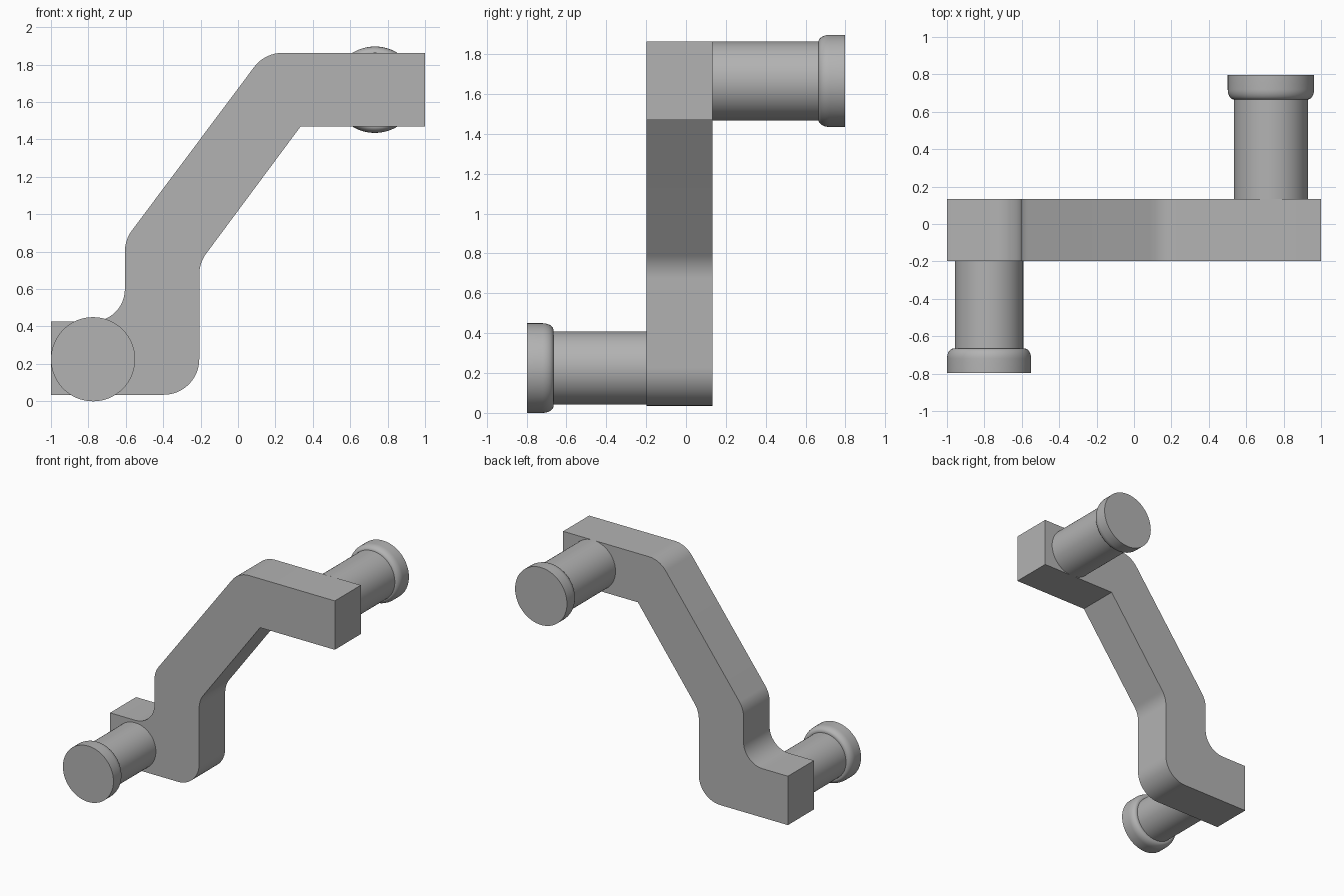
import bpy, bmesh, math
from mathutils import Vector

old = bpy.data.objects.get("Cube")
if old:
    bpy.data.objects.remove(old, do_unlink=True)

GREY = (0.45, 0.45, 0.45, 1)
mat = bpy.data.materials.new("plain grey")
mat.use_nodes = True
mat.diffuse_color = GREY
mat.node_tree.nodes["Principled BSDF"].inputs["Base Color"].default_value = GREY


def finish(bm, name):
    bmesh.ops.recalc_face_normals(bm, faces=bm.faces)
    mesh = bpy.data.meshes.new(name)
    bm.to_mesh(mesh)
    bm.free()
    mesh.materials.append(mat)
    obj = bpy.data.objects.new(name, mesh)
    bpy.context.collection.objects.link(obj)
    bpy.ops.object.select_all(action='DESELECT')
    obj.select_set(True)
    bpy.context.view_layer.objects.active = obj
    bpy.ops.object.shade_smooth_by_angle(angle=math.radians(30))
    return obj


def fillet(prev, corner, nxt, radius, steps=12):
    """Points of an arc that rounds one corner of an outline."""
    if not radius:
        return [corner]
    a, b = (prev - corner).normalized(), (nxt - corner).normalized()
    half = a.angle(b) / 2
    centre = corner + (a + b).normalized() * radius / math.sin(half)
    start = corner + a * radius / math.tan(half) - centre
    end = corner + b * radius / math.tan(half) - centre
    sweep = math.pi - 2 * half
    return [centre + (start * math.sin((1 - i / steps) * sweep)
                      + end * math.sin(i / steps * sweep)) / math.sin(sweep)
            if abs(math.sin(sweep)) > 0.01 else
            centre + start * math.cos(i / steps * sweep) + end * math.sin(i / steps * sweep)
            for i in range(steps + 1)]


# Cranked arm: x, z and corner radius, extruded front to back
ROUND = 0.19
outline = [(-1, 0.035, 0), (-0.207, 0.035, ROUND), (-0.207, 0.74, ROUND),
           (0.335, 1.47, 0), (1, 1.47, 0), (1, 1.863, 0),
           (0.143, 1.863, ROUND), (-0.605, 0.863, ROUND),
           (-0.605, 0.428, 0.17), (-1, 0.428, 0)]
corners = [Vector((x, 0, z)) for x, z, r in outline]
FRONT, BACK = -0.198, 0.133
bm = bmesh.new()
verts = []
for i, (x, z, r) in enumerate(outline):
    for p in fillet(corners[i - 1], corners[i], corners[(i + 1) % len(corners)], r):
        verts.append(bm.verts.new((p.x, FRONT, p.z)))
face = bm.faces.new(verts)
ext = bmesh.ops.extrude_face_region(bm, geom=[face], use_keep_orig=True)
bmesh.ops.translate(bm, vec=(0, BACK - FRONT, 0),
                    verts=[g for g in ext["geom"] if isinstance(g, bmesh.types.BMVert)])
finish(bm, "cranked_arm")


def peg(name, x, z, shaft, flange, y0, side):
    """Round peg with a flanged end, rounded on its inner edge."""
    neck, tip, depth = 0.665, 0.797, 0.055
    profile = [(shaft, abs(y0)), (shaft, neck)]
    for i in range(9):
        t = i / 8 * math.pi / 2
        profile.append((flange - 0.035 * (1 - math.sin(t)),
                        neck + depth * (1 - math.cos(t))))
    profile.append((flange, tip))
    n = 64
    bm = bmesh.new()
    rings = [[bm.verts.new((x + r * math.cos(2 * math.pi * k / n), side * y,
                            z + r * math.sin(2 * math.pi * k / n)))
              for k in range(n)] for r, y in profile]
    for low, high in zip(rings, rings[1:]):
        for k in range(n):
            j = (k + 1) % n
            bm.faces.new((low[k], low[j], high[j], high[k]))
    bm.faces.new(rings[0])
    bm.faces.new(rings[-1])
    finish(bm, name)


peg("front_peg", -0.775, 0.225, 0.183, 0.225, FRONT, -1)
peg("back_peg", 0.732, 1.666, 0.198, 0.231, BACK, 1)
